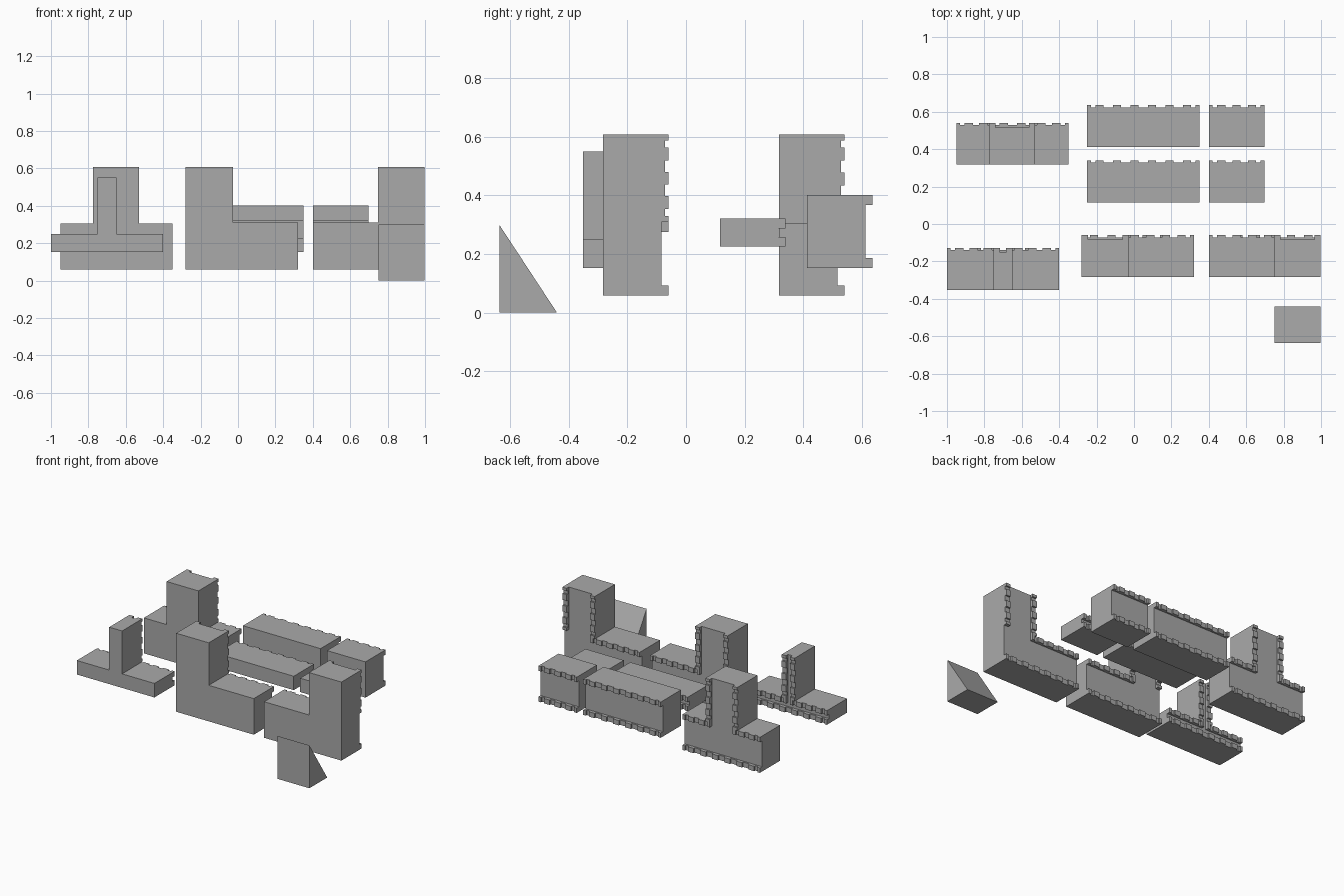
import bpy, bmesh
from mathutils import Vector

if "Cube" in bpy.data.objects:
    bpy.data.objects.remove(bpy.data.objects["Cube"])

grey = bpy.data.materials.new("plain grey")
grey.diffuse_color = (0.4, 0.4, 0.4, 1)
grey.use_nodes = True
grey.node_tree.nodes["Principled BSDF"].inputs["Base Color"].default_value = grey.diffuse_color

DEPTH = 0.2      # solid body depth
LOW, HIGH = 0.012, 0.024   # ridge height and tooth height behind the body
RIDGE = 0.034    # ridge width


def prism(bm, pts, offset):
    """Extrude a closed outline along an offset vector."""
    offset = Vector(offset)
    a = [bm.verts.new(p) for p in pts]
    b = [bm.verts.new(Vector(p) + offset) for p in pts]
    bm.faces.new(a)
    bm.faces.new(b[::-1])
    for i in range(len(a)):
        j = (i + 1) % len(a)
        bm.faces.new((a[j], a[i], b[i], b[j]))


def finish(bm, name):
    bmesh.ops.recalc_face_normals(bm, faces=bm.faces)
    mesh = bpy.data.meshes.new(name)
    bm.to_mesh(mesh)
    bm.free()
    mesh.materials.append(grey)
    bpy.context.collection.objects.link(bpy.data.objects.new(name, mesh))


def crenellation(length):
    """Outline (distance, height) of a toothed ridge: half teeth at both ends."""
    end, gap, tooth = 0.02, 0.024, 0.044
    n = max(1, round((length - 0.046) / 0.087))
    span = length - 2 * (end + gap)
    spare = (span - n * tooth) / (n - 1) if n > 1 else 0
    teeth = [(0, end)]
    for i in range(n):
        s = end + gap + i * (tooth + spare)
        if n == 1:
            s = (length - tooth) / 2
        teeth.append((s, s + tooth))
    teeth.append((length - end, length))
    pts = [(0, 0)]
    for k, (s, e) in enumerate(teeth):
        if k:
            pts.append((s, LOW))
        pts += [(s, HIGH), (e, HIGH)]
        if k < len(teeth) - 1:
            pts.append((e, LOW))
    return pts + [(length, 0)]


def ridge_x(bm, x0, x1, y, z):
    prism(bm, [(x0 + d, y + h, z) for d, h in crenellation(x1 - x0)], (0, 0, RIDGE))


def ridge_z(bm, z0, z1, y, x):
    prism(bm, [(x, y + h, z0 + d) for d, h in crenellation(z1 - z0)], (RIDGE, 0, 0))


def block(name, x0, x1, y, z0, z1, stem=None):
    """Wall block with toothed back ridges; stem = (x0, x1, top) adds an upright."""
    bm = bmesh.new()
    back = y + DEPTH
    outline = [(x0, z0), (x1, z0), (x1, z1)]
    tops = [(x0, x1)]
    if stem:
        s0, s1, top = stem
        if s1 < x1:
            outline.append((s1, z1))
        else:
            outline.pop()
        outline += [(s1, top), (s0, top)]
        if s0 > x0:
            outline += [(s0, z1), (x0, z1)]
        tops = []
        if s0 > x0:
            tops.append((x0, s0 + RIDGE))
        if s1 < x1:
            tops.append((s1 - RIDGE, x1))
        ridge_z(bm, z1, top, back, s0)
        ridge_z(bm, z1, top, back, s1 - RIDGE)
    else:
        outline.append((x0, z1))
    prism(bm, [(x, y, z) for x, z in outline], (0, DEPTH, 0))
    ridge_x(bm, x0, x1, back, z0)
    for a, b in tops:
        ridge_x(bm, a, b, back, z1 - RIDGE)
    finish(bm, name)


# T-shaped junctions
block("small_tee_block", -1.0, -0.4, -0.352, 0.152, 0.25, (-0.75, -0.65, 0.55))
block("large_tee_block", -0.95, -0.35, 0.317, 0.058, 0.306, (-0.774, -0.528, 0.607))

# L-shaped corners
block("left_corner_block", -0.28, 0.32, -0.283, 0.058, 0.31, (-0.28, -0.028, 0.607))
block("right_corner_block", 0.4, 0.998, -0.283, 0.058, 0.31, (0.748, 0.998, 0.607))

# Straight bars, tall at the back and low in front
for size, x0, x1 in (("long", -0.25, 0.35), ("short", 0.4, 0.697)):
    block(size + "_tall_bar", x0, x1, 0.412, 0.152, 0.402)
    block(size + "_low_bar", x0, x1, 0.116, 0.225, 0.322)

# Ramp wedge
bm = bmesh.new()
prism(bm, [(0.75, -0.637, 0), (0.75, -0.44, 0), (0.75, -0.637, 0.3)], (0.248, 0, 0))
finish(bm, "ramp_wedge")
